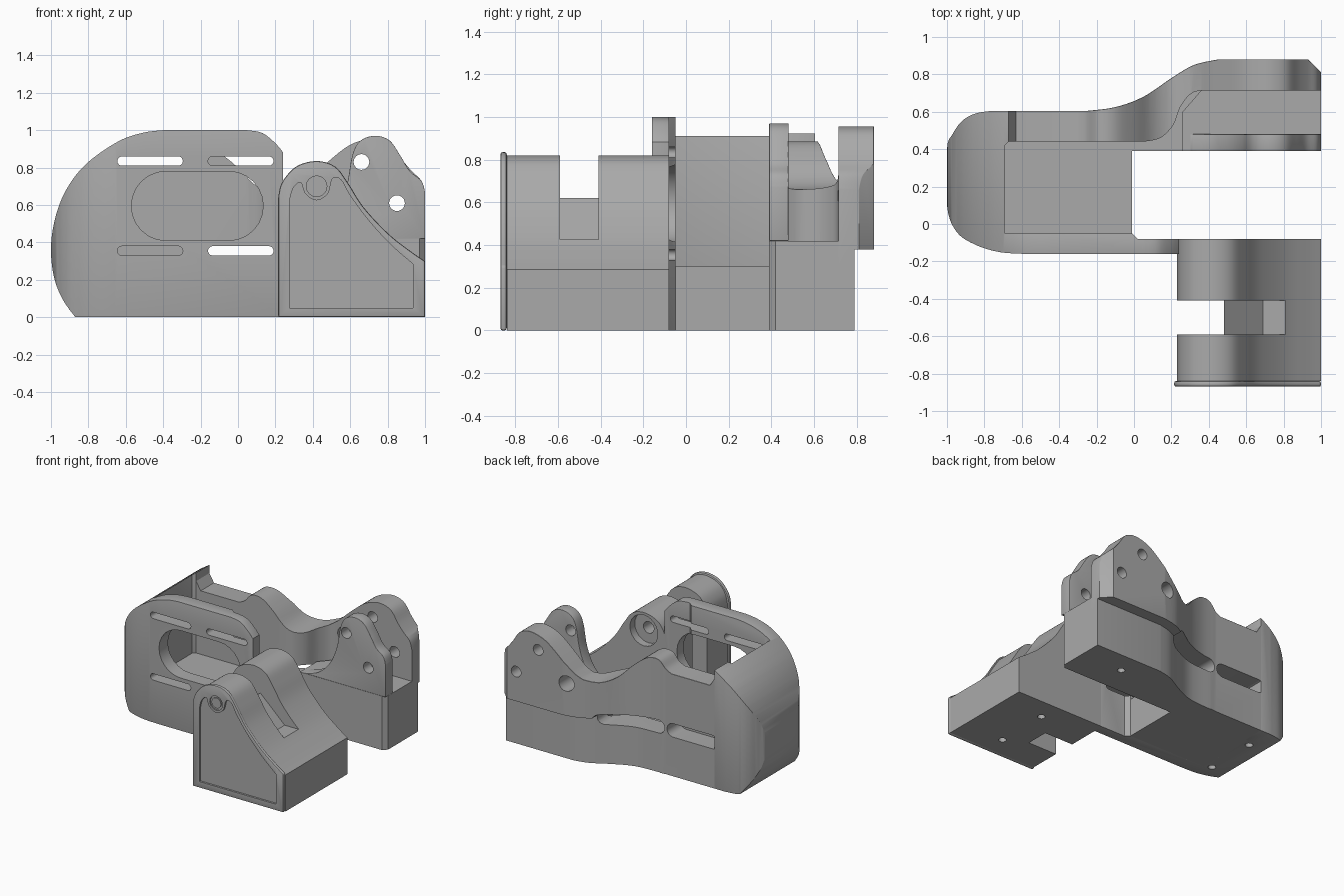
import bpy, bmesh, math
from mathutils import Vector

if "Cube" in bpy.data.objects:
    bpy.data.objects.remove(bpy.data.objects["Cube"], do_unlink=True)

grey = bpy.data.materials.new("machined grey")
grey.use_nodes = True
grey.diffuse_color = (0.4, 0.4, 0.4, 1)
grey.node_tree.nodes["Principled BSDF"].inputs["Base Color"].default_value = (0.4, 0.4, 0.4, 1)


def smooth(pts, n=5):
    """Catmull-Rom curve through the points."""
    p = [Vector(q) for q in [pts[0]] + pts + [pts[-1]]]
    out = []
    for a, b, c, d in zip(p, p[1:], p[2:], p[3:]):
        for i in range(n):
            t = i / n
            out.append(tuple(0.5 * (2 * b + (c - a) * t + (2 * a - 5 * b + 4 * c - d) * t * t
                                    + (3 * b - a - 3 * c + d) * t ** 3)))
    return out + [tuple(p[-1])]


def prism(name, pts, axis, lo, hi):
    """Extrude an outline along z (xy outline) or y (xz outline)."""
    place = (lambda p, h: (p[0], p[1], h)) if axis == "z" else (lambda p, h: (p[0], h, p[1]))
    bm = bmesh.new()
    face = bm.faces.new([bm.verts.new(place(p, lo)) for p in pts])
    top = bmesh.ops.extrude_face_region(bm, geom=[face])["geom"]
    shift = Vector(place((0, 0), hi - lo))
    bmesh.ops.translate(bm, vec=shift, verts=[v for v in top if isinstance(v, bmesh.types.BMVert)])
    bmesh.ops.recalc_face_normals(bm, faces=bm.faces)
    mesh = bpy.data.meshes.new(name)
    bm.to_mesh(mesh)
    bm.free()
    mesh.materials.append(grey)
    ob = bpy.data.objects.new(name, mesh)
    bpy.context.collection.objects.link(ob)
    return ob


def bake(ob):
    bpy.context.view_layer.update()
    ob.data = bpy.data.meshes.new_from_object(ob.evaluated_get(bpy.context.evaluated_depsgraph_get()))
    ob.modifiers.clear()


def boolean(ob, others, op="DIFFERENCE"):
    for other in others:
        mod = ob.modifiers.new("boolean", "BOOLEAN")
        mod.operation, mod.solver, mod.object = op, "EXACT", other
        bake(ob)
        bpy.data.objects.remove(other, do_unlink=True)


def bevel(ob, width, segments=3):
    mod = ob.modifiers.new("bevel", "BEVEL")
    mod.width, mod.segments, mod.limit_method = width, segments, "ANGLE"
    mod.angle_limit = math.radians(40)
    bake(ob)


def box(name, x0, x1, y0, y1, z0, z1):
    return prism(name, [(x0, y0), (x1, y0), (x1, y1), (x0, y1)], "z", z0, z1)


def slot(x0, x1, z0, z1, y0, y1, n=12):
    """Cutter with round ends; a circle when x and z spans match."""
    r, mid = (z1 - z0) / 2, (z0 + z1) / 2
    pts = []
    for cx, start in ((x1 - r, -90), (x0 + r, 90)):
        for i in range(n + 1):
            a = math.radians(start + 180 * i / n)
            pts.append((cx + r * math.cos(a), mid + r * math.sin(a)))
    if x1 - x0 < 2.01 * r:
        pts = [p for i, p in enumerate(pts) if i not in (n, 2 * n + 1)]
    return prism("cutter", pts, "y", y0, y1)


def hole(x, z, r, y0, y1):
    return slot(x - r, x + r, z - r, z + r, y0, y1)


def foot_hole(x, y, r=0.028):
    pts = [(x + r * math.cos(math.tau * i / 16), y + r * math.sin(math.tau * i / 16)) for i in range(16)]
    return prism("cutter", pts, "z", -0.1, 0.12)


# Rounded end wall and front plate, one L in plan trimmed by the side outline
nose = smooth([(-0.58, -0.16), (-0.72, -0.15), (-0.85, -0.11), (-0.95, -0.04), (-1, 0.1), (-1, 0.4),
               (-0.97, 0.48), (-0.92, 0.55), (-0.85, 0.59), (-0.76, 0.605)])
shell = prism("front_plate_and_end", nose + [(-0.67, 0.605), (-0.67, 0.44), (-0.69, 0.42), (-0.69, -0.05),
              (-0.01, -0.05), (0.02, -0.08), (0.24, -0.08), (0.24, -0.16)], "z", 0, 1.2)
side = smooth([(-0.87, 0), (-0.94, 0.1), (-0.985, 0.22), (-1, 0.37), (-0.98, 0.52), (-0.93, 0.66), (-0.85, 0.78),
               (-0.75, 0.87), (-0.62, 0.95), (-0.5, 0.988), (-0.4, 1)])
side += smooth([(0.05, 1), (0.13, 0.985), (0.2, 0.93), (0.25, 0.87)]) + [(0.3, 0.83), (0.3, 0)]
boolean(shell, [prism("outline", side, "y", -0.3, 0.8)], "INTERSECT")
bevel(shell, 0.02)
boolean(shell, [slot(-0.57, 0.135, 0.41, 0.78, -0.3, 0.0)]
        + [slot(x, x + 0.35, z, z + 0.05, -0.3, 0.0) for x in (-0.645, -0.16) for z in (0.33, 0.81)]
        + [foot_hole(-0.74, y) for y in (-0.02, 0.39)])

# Pocket floor
box("pocket_floor", -0.69, -0.01, -0.05, 0.44, 0, 0.3)

# Back wall that swings outward into the outer lug
inner = smooth([(0.05, 0.44), (0.14, 0.46), (0.21, 0.53), (0.25, 0.63), (0.31, 0.7), (0.38, 0.715)])
outer = smooth([(-0.25, 0.605), (-0.1, 0.625), (0.05, 0.68), (0.2, 0.78), (0.32, 0.85), (0.45, 0.88)])
wall = prism("back_wall", [(-0.67, 0.44)] + inner + [(1, 0.715), (1, 0.81), (0.93, 0.88)]
             + outer[::-1] + [(-0.67, 0.605)], "z", 0, 1.2)
lug_top = smooth([(0.36, 0.72), (0.48, 0.83), (0.58, 0.91), (0.66, 0.945), (0.74, 0.955), (0.82, 0.925),
                  (0.88, 0.84), (0.93, 0.78), (0.98, 0.73), (1.0, 0.66)])
ridge = [(-0.7, 0), (-0.7, 0.86), (-0.67, 0.86), (-0.63, 0.795)]
ridge += smooth([(-0.3, 0.795), (-0.25, 0.82), (-0.19, 0.88), (-0.1, 0.875), (0, 0.8), (0.1, 0.7), (0.2, 0.66),
                 (0.3, 0.68)])
boolean(wall, [prism("outline", ridge + lug_top + [(1.0, 0)], "y", 0.3, 1)], "INTERSECT")

# Chamfer along the outer top edge
bm = bmesh.new()
bm.from_mesh(wall.data)
rim = [e for e in bm.edges if len(e.link_faces) == 2
       and any(abs(f.normal.y) < 0.01 and f.normal.z > 0.1 for f in e.link_faces)
       and any(abs(f.normal.z) < 0.01 and f.normal.y > 0.5 for f in e.link_faces)]
bmesh.ops.bevel(bm, geom=rim, offset=0.05, segments=1, affect="EDGES", clamp_overlap=True)
bm.to_mesh(wall.data)
bm.free()

# Undercut below the outer lug, slots and pivot holes
under = smooth([(-0.2, 0.605), (0, 0.62), (0.15, 0.68), (0.3, 0.76), (0.42, 0.79)])
boolean(wall, [prism("undercut", under + [(1.1, 0.79), (1.1, 1), (-0.2, 1)], "z", -0.1, 0.38),
               slot(-0.7, -0.26, 0.305, 0.41, 0.445, 0.7), slot(-0.24, 0.25, 0.305, 0.41, 0.3, 1),
               hole(0.66, 0.83, 0.042, 0.6, 1), hole(0.85, 0.61, 0.042, 0.6, 1),
               hole(0.42, 0.63, 0.06, 0.6, 1)])

# Base of the back arm and the inner lug
base = prism("arm_base", [(-0.01, 0.39), (0.97, 0.39), (1, 0.42), (1, 0.715)] + inner[::-1] + [(-0.01, 0.44)],
             "z", 0, 0.3)
boolean(base, [foot_hole(0.64, 0.62)])
prism("arm_step", [(0.26, 0.39), (0.97, 0.39), (1, 0.42), (1, 0.715), (0.36, 0.715), (0.26, 0.6)], "z", 0.3, 0.42)
edge = smooth([(0.3, 0.42), (0.42, 0.46), (0.52, 0.56), (0.58, 0.7), (0.61, 0.86), (0.65, 0.94), (0.73, 0.97),
               (0.81, 0.945), (0.87, 0.86), (0.92, 0.78), (0.98, 0.73), (1, 0.67)])
lug = prism("inner_lug", edge + [(1, 0.42)], "y", 0.39, 0.48)
bevel(lug, 0.012)
boolean(lug, [hole(0.66, 0.83, 0.042, 0.3, 0.6), hole(0.85, 0.61, 0.042, 0.3, 0.6)])


# Front block with an arched top and a sweeping ramp
def block_outline(grow):
    arch = smooth([(0.23 - grow, 0.64), (0.25 - grow, 0.72), (0.31, 0.79 + grow), (0.42, 0.82 + grow),
                   (0.52, 0.79 + grow), (0.59, 0.7 + grow), (0.67, 0.575 + grow), (0.8, 0.435 + grow),
                   (0.92, 0.34 + grow), (1, 0.285 + grow)])
    return [(0.23 - grow, 0)] + arch + [(1, 0)]


block = prism("front_block", block_outline(0), "y", -0.84, -0.08)
ramp = [(0.1, -0.1), (0.48, -0.1), (0.48, 0.62), (0.69, 0.425), (0.81, 0.425), (0.81, 1), (0.1, 1)]
boolean(block, [prism("cutter", ramp, "y", -0.59, -0.41), hole(0.42, 0.68, 0.12, -0.14, 0),
                hole(0.42, 0.68, 0.045, -0.3, 0), foot_hole(0.65, -0.25), foot_hole(0.65, -0.68)])
plate = prism("block_face", block_outline(0.015), "y", -0.87, -0.84)
bevel(plate, 0.01, 2)

# Recessed panel that dips around the pin
dip = smooth([(0.275, 0.62), (0.295, 0.69), (0.335, 0.72), (0.36, 0.66), (0.42, 0.625), (0.48, 0.66), (0.505, 0.74),
              (0.55, 0.735), (0.6, 0.65), (0.7, 0.515), (0.82, 0.385), (0.935, 0.285)])
boolean(plate, [prism("cutter", [(0.275, 0.05)] + dip + [(0.935, 0.05)], "y", -1, -0.855),
                hole(0.42, 0.7, 0.055, -1, -0.86)])
pin = hole(0.42, 0.7, 0.04, -0.868, -0.85)
pin.name = "pin"

# Smooth shading that keeps the edges crisp
bpy.ops.object.select_all(action="DESELECT")
for ob in bpy.data.objects:
    if ob.type == "MESH" and grey.name in ob.data.materials:
        ob.select_set(True)
        bpy.context.view_layer.objects.active = ob
bpy.ops.object.shade_smooth_by_angle(angle=math.radians(30))
